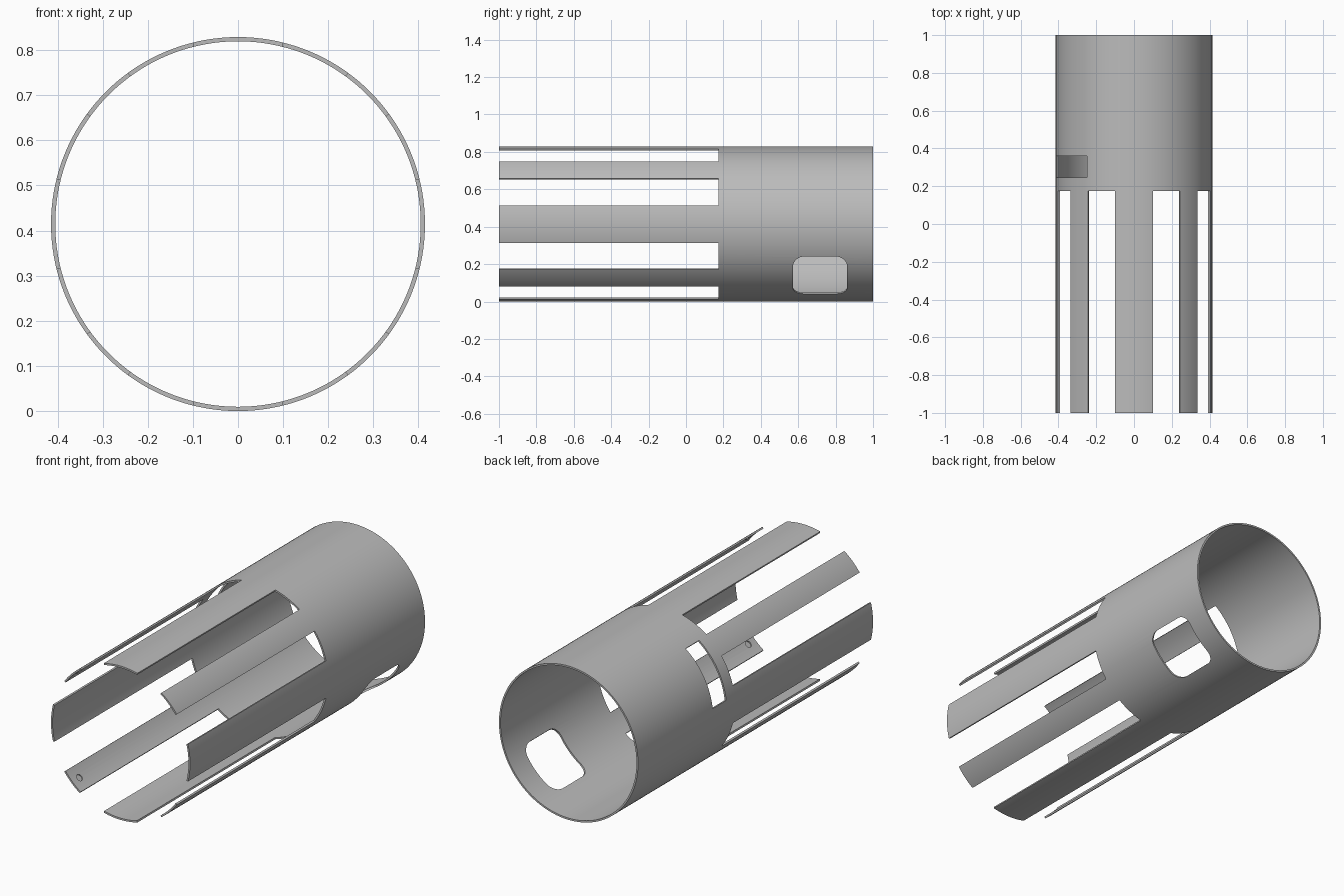
import bpy, bmesh, math
from mathutils import Matrix, Vector

R_OUT, R_IN = 0.4144, 0.405
CENTRE = Matrix.Translation((0, 0, R_OUT))
SLOT_END = 0.175

if "Cube" in bpy.data.objects:
    bpy.data.objects.remove(bpy.data.objects["Cube"], do_unlink=True)

metal = bpy.data.materials.new("plain grey")
metal.use_nodes = True
grey = (0.5, 0.5, 0.5, 1)
metal.diffuse_color = grey
metal.node_tree.nodes["Principled BSDF"].inputs["Base Color"].default_value = grey


def make_object(name, bm):
    bmesh.ops.recalc_face_normals(bm, faces=bm.faces)
    mesh = bpy.data.meshes.new(name)
    bm.to_mesh(mesh)
    bm.free()
    mesh.materials.append(metal)
    obj = bpy.data.objects.new(name, mesh)
    bpy.context.collection.objects.link(obj)
    return obj


def polar(angle, radius, y):
    a = math.radians(angle)
    return Vector((radius * math.cos(a), y, R_OUT + radius * math.sin(a)))


def around(angle):
    """Matrix whose local x points outward from the tube axis at an angle."""
    return CENTRE @ Matrix.Rotation(-math.radians(angle), 4, 'Y')


def make_tube(segments=144):
    bm = bmesh.new()
    rings = []
    for radius, y in ((R_OUT, -1), (R_OUT, 1), (R_IN, 1), (R_IN, -1)):
        rings.append([bm.verts.new(polar(360 * i / segments, radius, y))
                      for i in range(segments)])
    for k in range(4):
        a, b = rings[k], rings[(k + 1) % 4]
        for i in range(segments):
            j = (i + 1) % segments
            bm.faces.new((a[i], a[j], b[j], b[i]))
    return make_object("slotted_tube", bm)


def sector_cutter(name, a0, a1, y0, y1):
    """Wedge with radial sides that spans the tube wall."""
    bm = bmesh.new()
    ends = []
    for y in (y0, y1):
        ends.append([bm.verts.new(polar(a, r, y)) for a, r in
                     ((a0, 0.3), (a0, 0.6), (a1, 0.6), (a1, 0.3))])
    bm.faces.new(ends[0])
    bm.faces.new(ends[1])
    for i in range(4):
        j = (i + 1) % 4
        bm.faces.new((ends[0][i], ends[0][j], ends[1][j], ends[1][i]))
    return make_object(name, bm)


def rounded_cutter(name, angle, y, width, length, corner):
    """Rounded block pointing outward through the wall."""
    bm = bmesh.new()
    bmesh.ops.create_cube(bm, size=1)
    bmesh.ops.scale(bm, vec=(0.3, length, width), verts=bm.verts)
    edges = [e for e in bm.edges
             if abs(e.verts[0].co.x - e.verts[1].co.x) > 0.1]
    bmesh.ops.bevel(bm, geom=edges, offset=corner, segments=8, profile=0.5,
                    affect='EDGES')
    bm.transform(around(angle) @ Matrix.Translation((R_OUT, y, 0)))
    return make_object(name, bm)


def dimple_cutter(name, angle, y, radius):
    """Small round pin that sinks into the inner face only."""
    bm = bmesh.new()
    bmesh.ops.create_cone(bm, cap_ends=True, segments=24, radius1=radius,
                          radius2=radius, depth=0.04)
    bm.transform(around(angle) @ Matrix.Translation((R_IN - 0.015, y, 0))
                 @ Matrix.Rotation(math.pi / 2, 4, 'Y'))
    return make_object(name, bm)


tube = make_tube()
cutters = []

# Eight slots leave alternating wide and narrow fingers
for quarter in range(0, 360, 90):
    for start in (14, 54):
        cutters.append(sector_cutter("finger_slot_cutter", quarter + start,
                                     quarter + start + 22, -1.1, SLOT_END))

# Cross slot on the upper side and rounded window on the lower side
cutters.append(sector_cutter("cross_slot_cutter", 127, 173, 0.245, 0.36))
cutters.append(rounded_cutter("window_cutter", -44.5, 0.717, 0.28, 0.29, 0.06))

# Shallow dimples inside the narrow finger tips
for angle in range(45, 360, 90):
    cutters.append(dimple_cutter("dimple_cutter", angle, -0.94, 0.018))

bpy.ops.object.select_all(action='DESELECT')
bpy.context.view_layer.objects.active = tube
tube.select_set(True)
for cutter in cutters:
    cutter.hide_render = True
    mod = tube.modifiers.new("cut", 'BOOLEAN')
    mod.operation = 'DIFFERENCE'
    mod.solver = 'EXACT'
    mod.object = cutter
    bpy.ops.object.modifier_apply(modifier=mod.name)
    bpy.data.objects.remove(cutter, do_unlink=True)

bpy.ops.object.shade_smooth_by_angle(angle=math.radians(30))
